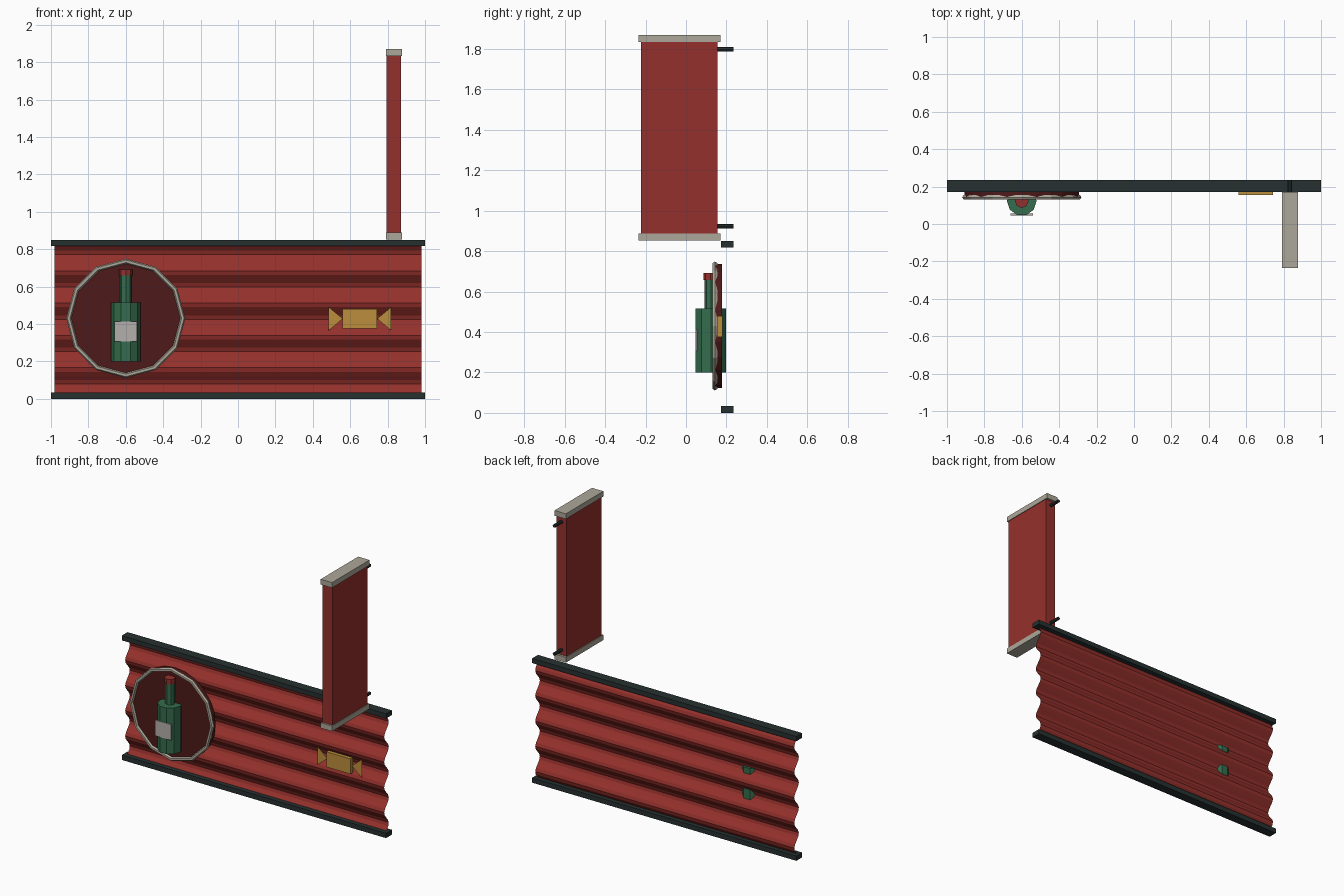
import bpy, bmesh, math
from mathutils import Matrix

if "Cube" in bpy.data.objects:
    bpy.data.objects.remove(bpy.data.objects["Cube"])


def material(name, rgb):
    m = bpy.data.materials.new(name)
    m.diffuse_color = (*rgb, 1)
    m.use_nodes = True
    m.node_tree.nodes["Principled BSDF"].inputs["Base Color"].default_value = m.diffuse_color
    return m


RED = material("red_paint", (0.30, 0.03, 0.025))
MAROON = material("dark_maroon", (0.075, 0.01, 0.01))
IRON = material("dark_iron", (0.02, 0.03, 0.03))
STONE = material("pale_trim", (0.42, 0.39, 0.32))
GREEN = material("bottle_green", (0.035, 0.15, 0.075))
PAPER = material("label_paper", (0.45, 0.43, 0.41))
GOLD = material("gold", (0.50, 0.27, 0.045))


def finish(name, bm, mat):
    me = bpy.data.meshes.new(name)
    bm.to_mesh(me)
    bm.free()
    me.materials.append(mat)
    ob = bpy.data.objects.new(name, me)
    bpy.context.collection.objects.link(ob)
    return ob


def box(name, x, y, z, mat):
    """Box from (min, max) pairs."""
    bm = bmesh.new()
    bmesh.ops.create_cube(bm, size=1)
    for v in bm.verts:
        v.co = [a + (b - a) * (c + 0.5) for (a, b), c in zip((x, y, z), v.co)]
    return finish(name, bm, mat)


def cylinder(name, centre, r, depth, sides, mat, axis='Z'):
    bm = bmesh.new()
    rot = Matrix.Rotation(math.pi / 2, 4, 'Z')
    if axis == 'Y':
        rot = Matrix.Rotation(math.pi / 2, 4, 'X') @ rot
    bmesh.ops.create_cone(bm, cap_ends=True, segments=sides, radius1=r, radius2=r,
                          depth=depth, matrix=Matrix.Translation(centre) @ rot)
    return finish(name, bm, mat)


# Corrugated sheet: a wave profile swept along x
bm = bmesh.new()
rows = []
N = 38
for i in range(N + 1):
    z = 0.015 + 0.82 * i / N
    y = 0.205 + 0.025 * math.cos(2 * math.pi * (z - 0.077) / 0.1733)
    rows.append([bm.verts.new((x, y, z)) for x in (-0.98, 0.98)])
for a, b in zip(rows, rows[1:]):
    bm.faces.new((a[0], a[1], b[1], b[0]))
finish("corrugated_sheet", bm, RED)

# Rails
box("bottom_rail", (-1, 1), (0.172, 0.235), (0, 0.033), IRON)
box("top_rail", (-1, 1), (0.172, 0.235), (0.818, 0.85), IRON)

# Round plaque with faceted ring
cylinder("plaque_disc", (-0.6, 0.161, 0.43), 0.307, 0.034, 24, MAROON, 'Y')
bpy.ops.mesh.primitive_torus_add(location=(-0.6, 0.143, 0.43), rotation=(math.pi / 2, 0, 0),
                                 major_segments=12, minor_segments=6,
                                 major_radius=0.305, minor_radius=0.0135)
ring = bpy.context.object
ring.name = "plaque_ring"
ring.data.materials.append(STONE)
for p in ring.data.polygons:
    p.use_smooth = False

# Bottle
cylinder("bottle_body", (-0.6, 0.123, 0.358), 0.079, 0.315, 10, GREEN)
cylinder("bottle_neck", (-0.6, 0.123, 0.588), 0.031, 0.15, 8, GREEN)
cylinder("bottle_cap", (-0.6, 0.122, 0.675), 0.036, 0.034, 8, RED)
box("bottle_label", (-0.661, -0.539), (0.046, 0.055), (0.305, 0.412), PAPER)

# Wrapped sweet: block with two flat twisted ends
box("sweet_block", (0.56, 0.743), (0.154, 0.18), (0.376, 0.48), GOLD)
for side, name in ((-1, "sweet_left_end"), (1, "sweet_right_end")):
    bm = bmesh.new()
    pts = [(0.092, 0), (0.167, -0.063), (0.167, 0.063)]
    vs = [bm.verts.new((0.652 + side * dx, 0.168, 0.428 + dz)) for dx, dz in pts]
    bm.faces.new(vs if side > 0 else vs[::-1])
    finish(name, bm, GOLD)

# Projecting blade sign with end caps and mounting rods
box("blade_panel", (0.795, 0.871), (-0.222, 0.155), (0.87, 1.85), RED)
for name, z in (("bottom", 0.852), ("top", 1.834)):
    box("blade_cap_" + name, (0.79, 0.876), (-0.235, 0.17), (z, z + 0.036), STONE)
for name, z in (("lower", 0.923), ("upper", 1.799)):
    cylinder("mount_rod_" + name, (0.833, 0.19, z), 0.011, 0.09, 8, IRON, 'Y')
